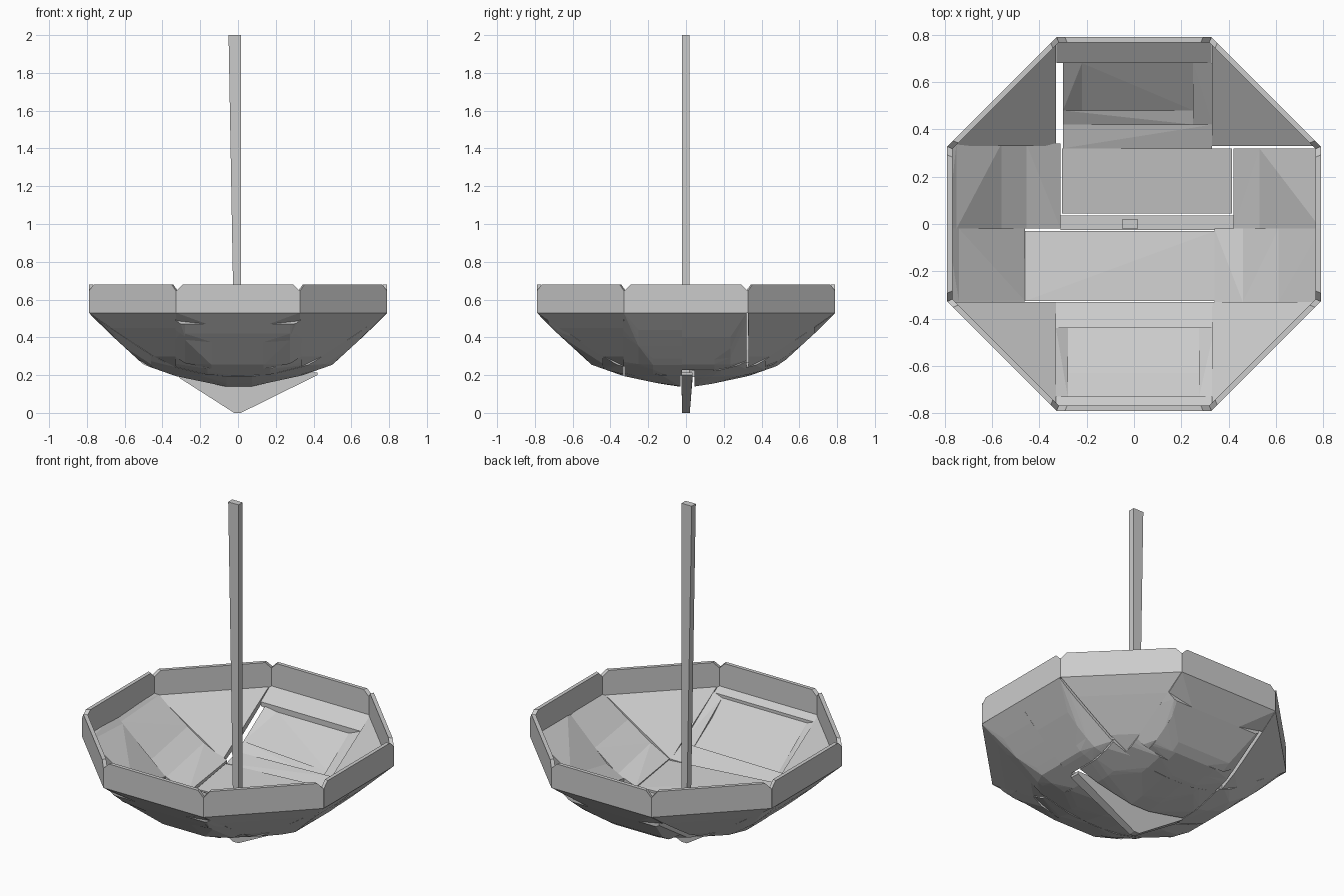
import bpy, bmesh, math
from mathutils import Matrix, Vector

if "Cube" in bpy.data.objects:
    bpy.data.objects.remove(bpy.data.objects["Cube"])

R = 0.79
# lower profile of the bowl: (octagon radius, height)
PROFILE = [(0, 0.125), (0.33, 0.195), (0.5, 0.255), (0.68, 0.42), (R, 0.53)]


def oct_r(x, y):
    x, y = abs(x), abs(y)
    return max(x, y, (x + y) / math.sqrt(2))


def height(r):
    for (a, za), (b, zb) in zip(PROFILE, PROFILE[1:]):
        if r <= b:
            return za + (zb - za) * (r - a) / (b - a)
    return PROFILE[-1][1]


def hull(name, pts, matrix=Matrix()):
    bm = bmesh.new()
    for p in pts:
        bm.verts.new(matrix @ Vector(p))
    bmesh.ops.remove_doubles(bm, verts=bm.verts[:], dist=0.001)
    res = bmesh.ops.convex_hull(bm, input=bm.verts[:])
    junk = {g for g in res['geom_interior'] + res['geom_unused']
            if isinstance(g, bmesh.types.BMVert)}
    bmesh.ops.delete(bm, geom=list(junk), context='VERTS')
    bmesh.ops.dissolve_limit(bm, angle_limit=0.02, verts=bm.verts[:], edges=bm.edges[:])
    bmesh.ops.recalc_face_normals(bm, faces=bm.faces[:])
    me = bpy.data.meshes.new(name)
    bm.to_mesh(me)
    bm.free()
    ob = bpy.data.objects.new(name, me)
    bpy.context.collection.objects.link(ob)
    return ob


def shell_piece(name, x0, x1, y0, y1, t=0.025, n=4):
    """Convex slab covering one rectangle of the octagonal bowl."""
    pts = []
    for i in range(n + 1):
        for j in range(n + 1):
            x, y = x0 + (x1 - x0) * i / n, y0 + (y1 - y0) * j / n
            r = oct_r(x, y)
            if r > R:
                x, y, r = x * R / r, y * R / r, R
            z = height(r)
            pts += [(x, y, z), (x, y, z + t)]
    hull(name, pts)


# rim panels, one per octagon side
for k in range(8):
    pts = []
    for s in (-1, 1):
        for depth in (0, 0.022):
            y = -R + depth
            w = 0.327 - depth * 0.4
            pts += [(s * w, y, 0.53), (s * w, y, 0.645), (s * (w - 0.035), y, 0.68)]
    hull("rim_panel", pts, Matrix.Rotation(k * math.pi / 4, 4, 'Z'))

# diagonal triangular walls
for sx in (-1, 1):
    for sy in (-1, 1):
        shell_piece("corner_wall", sx * 0.33, sx * R, sy * 0.33, sy * R)

# front wall strips and side frames
for a, b in ((0.73, 0.63), (0.63, 0.5), (0.5, 0.44)):
    shell_piece("front_wall_strip", -0.28, 0.275, -a, -b)
shell_piece("front_wall_top", -0.327, 0.327, -R, -0.73)
shell_piece("front_wall_bottom", -0.33, 0.34, -0.44, -0.33)
shell_piece("front_wall_frame", -0.33, -0.28, -0.73, -0.44)
shell_piece("front_wall_frame", 0.275, 0.34, -0.73, -0.44)

# back wall strips
shell_piece("back_wall_top", -0.327, 0.327, 0.68, R)
shell_piece("back_wall_strip", -0.22, 0.25, 0.48, 0.68)
shell_piece("back_wall_frame", -0.30, -0.22, 0.48, 0.68)
shell_piece("back_wall_frame", 0.25, 0.33, 0.42, 0.68)
shell_piece("back_wall_ledge", -0.30, 0.25, 0.42, 0.48)
shell_piece("back_wall_bottom", -0.30, 0.33, 0.32, 0.42)

# left and right wall strips, split at the middle
for name, y0, y1, cuts in (
        ("left_wall_front", -0.327, -0.02, (-R, -0.74, -0.46)),
        ("left_wall_back", -0.02, 0.34, (-R, -0.75, -0.56, -0.455, -0.31)),
        ("right_wall_front", -0.33, -0.02, (0.34, 0.46, 0.61, R)),
        ("right_wall_back", -0.02, 0.32, (0.42, 0.53, R))):
    for x0, x1 in zip(cuts, cuts[1:]):
        shell_piece(name, x0, x1, y0, y1)

# bowl floor slabs
shell_piece("floor_front", -0.46, 0.34, -0.325, -0.03, 0.02, 6)
shell_piece("floor_back", -0.305, 0.415, 0.045, 0.32, 0.02, 6)

# pointed keel under the floor
keel = []
for y, yb in ((-0.025, -0.02), (0.035, 0.02)):
    keel += [(-0.31, y, 0.185), (-0.31, y, 0.21), (0.42, y, 0.2), (0.42, y, 0.215),
             (-0.02, yb, 0), (0.015, yb, 0)]
hull("bottom_keel", keel)

# hanging pole, slightly wider at the top
hull("pole", [(x, y, z) for z, l in ((0.2, -0.018), (2.0, -0.05))
              for x in (l, 0.017) for y in (-0.02, 0.018)])
